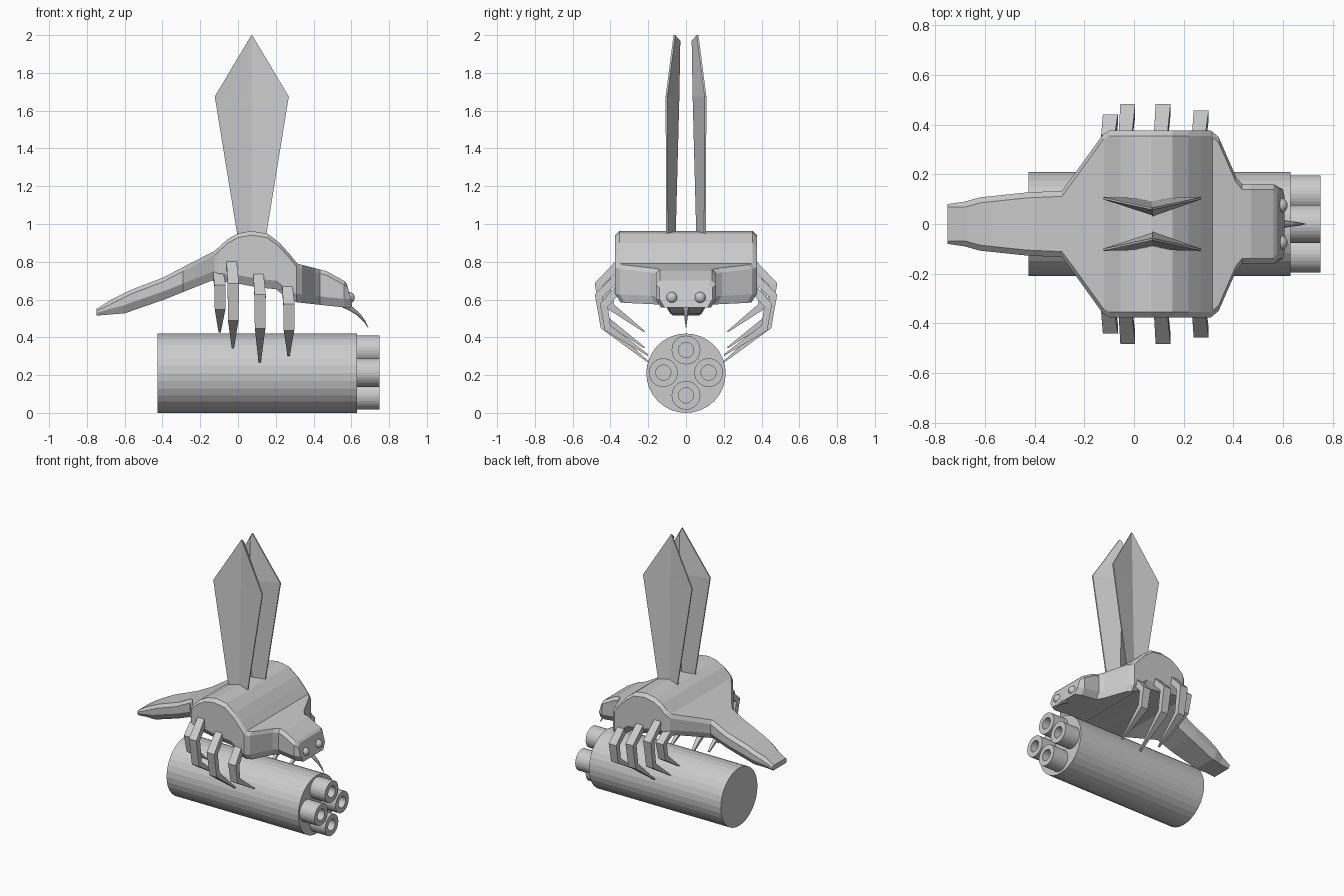
import bpy, bmesh, math
from mathutils import Vector

if "Cube" in bpy.data.objects:
    bpy.data.objects.remove(bpy.data.objects["Cube"])

grey = bpy.data.materials.new("plain grey")
grey.diffuse_color = (0.6, 0.6, 0.6, 1)
grey.use_nodes = True
grey.node_tree.nodes["Principled BSDF"].inputs["Base Color"].default_value = grey.diffuse_color


def finish(name, bm):
    bmesh.ops.recalc_face_normals(bm, faces=bm.faces)
    mesh = bpy.data.meshes.new(name)
    bm.to_mesh(mesh)
    bm.free()
    mesh.materials.append(grey)
    ob = bpy.data.objects.new(name, mesh)
    bpy.context.collection.objects.link(ob)
    return ob


def loft(name, rings):
    """Skin equal-sized rings and cap both ends."""
    bm = bmesh.new()
    vs = [[bm.verts.new(p) for p in ring] for ring in rings]
    n = len(rings[0])
    for a, b in zip(vs, vs[1:]):
        for i in range(n):
            bm.faces.new((a[i], a[(i + 1) % n], b[(i + 1) % n], b[i]))
    bm.faces.new(vs[0])
    bm.faces.new(vs[-1])
    return finish(name, bm)


def circle(x, y, z, r, n):
    return [(x, y + r * math.cos(2 * math.pi * i / n),
             z + r * math.sin(2 * math.pi * i / n)) for i in range(n)]


def sample(table, x):
    for (x0, v0), (x1, v1) in zip(table, table[1:]):
        if x <= x1:
            return v0 + (v1 - v0) * max(0, x - x0) / (x1 - x0)
    return table[-1][1]


# Body: top line, belly line and plan half-width along x
top = [(-.75, .55), (-.67, .60), (-.57, .65), (-.40, .715), (-.12, .86), (-.055, .92),
       (0, .95), (.07, .963), (.155, .95), (.22, .90), (.27, .845), (.315, .79),
       (.47, .75), (.56, .70), (.575, .685)]
belly = [(-.75, .515), (-.6, .527), (-.39, .60), (-.14, .70), (0, .685), (.1, .665),
         (.2, .655), (.27, .60), (.315, .585), (.575, .557)]
width = [(-.75, .08), (-.68, .09), (-.62, .107), (-.43, .127), (-.29, .133), (-.24, .20),
         (-.125, .36), (-.10, .375), (.31, .375), (.34, .35), (.41, .19), (.435, .16),
         (.56, .16), (.575, .14)]
stations = sorted({x for t in (top, belly, width) for x, _ in t} | {.035, .11, .19})
rings = []
for x in stations:
    t, b, w = sample(top, x), sample(belly, x), sample(width, x)
    c, d = min(.022, (t - b) * .3), min(.045, (t - b) * .4)
    lean = .03 if x > .57 else 0
    half = [(x, w - c, t), (x + lean * .2, w, t - c),
            (x + lean * .8, w, b + d), (x + lean, w - d * .6, b)]
    rings.append(half + [(px, -py, pz) for px, py, pz in reversed(half)])
loft("body", rings)

# Cylinder and its four hollow barrels
loft("main_cylinder", [circle(-.425, 0, .21, .21, 32), circle(.63, 0, .21, .21, 32)])
for k in range(4):
    a = k * math.pi / 2
    y, z = .12 * math.cos(a), .213 + .12 * math.sin(a)
    loft("barrel", [circle(.62, y, z, .076, 32), circle(.75, y, z, .076, 32),
                    circle(.75, y, z, .04, 32), circle(.635, y, z, .04, 32)])

# Legs: x, root height, then outer knee, lower knee and tip as (y, z)
legs = [(-.10, .75, (.42, .67), (.395, .56), (.22, .43)),
        (-.03, .82, (.462, .68), (.435, .50), (.22, .345)),
        (.112, .755, (.462, .62), (.435, .46), (.20, .27)),
        (.265, .69, (.435, .57), (.415, .45), (.20, .305))]
for s in (-1, 1):
    side = "right" if s < 0 else "left"
    for x, root, knee, ankle, tip in legs:
        path = [Vector(p) for p in ((.345, root - .02), knee, ankle, tip)]
        rings = []
        for i, p in enumerate(path):
            d = path[min(i + 1, 3)] - path[max(i - 1, 0)]
            n = Vector((d.y, -d.x)).normalized()
            hw, ht = ((.027, .022), (.03, .022), (.028, .02), (.006, .004))[i]
            px = x + (-.005, .005, .005, .003)[i]
            rings.append([(px + u * hw, s * (p.x + v * ht * n.x), p.y + v * ht * n.y)
                          for u, v in ((-1, -1), (1, -1), (1, 1), (-1, 1))])
        loft(side + "_leg", rings)

    # Wing: creased kite blade, thickest along the middle
    rings = []
    for z, hw, edge, inner, outer, zc in ((.92, .073, .105, .055, .09, .92),
                                          (1.675, .196, .108, .035, .072, 1.675),
                                          (2.0, .002, .066, .03, .064, 1.97)):
        rings.append([(.073 - hw, s * edge, z), (.073, s * outer, z), (.073 + hw, s * edge, z),
                      (.073 + hw, s * (edge - .009), z), (.073, s * inner, zc),
                      (.073 - hw, s * (edge - .009), z)])
    loft(side + "_wing", rings)

    # Eye
    bm = bmesh.new()
    bmesh.ops.create_uvsphere(bm, u_segments=16, v_segments=10, radius=.03)
    bmesh.ops.translate(bm, verts=bm.verts, vec=(.588, s * .075, .61))
    finish(side + "_eye", bm)

# Curved sting under the head
sting = [(.555, .575, .02), (.60, .55, .015), (.64, .52, .010), (.67, .485, .006), (.69, .45, .001)]
loft("sting", [[(x + r * math.cos(a) * .6, r * math.sin(a), z + r * math.cos(a) * .6)
                for a in (i * math.pi / 4 for i in range(8))] for x, z, r in sting])
